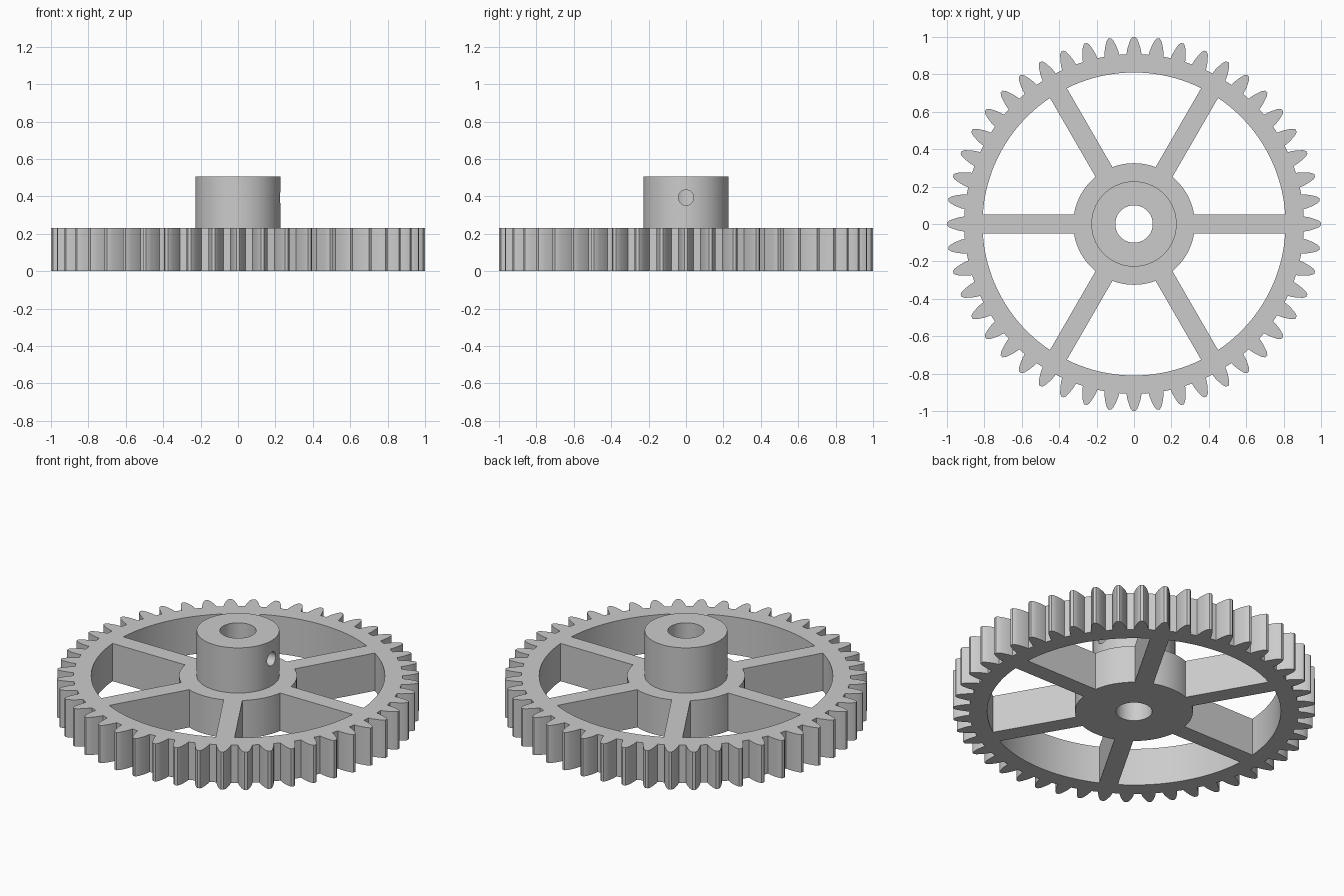
import bpy, bmesh, math
from math import sin, cos, tan, acos, asin, pi

if "Cube" in bpy.data.objects:
    bpy.data.objects.remove(bpy.data.objects["Cube"])

TEETH, SPOKES = 48, 6
TIP_R, PITCH_R, ROOT_R = 1.0, 0.96, 0.908
RIM_R, FLANGE_R, HUB_R, BORE_R = 0.81, 0.325, 0.228, 0.1
SPOKE_HALF = 0.052
GEAR_H, HUB_TOP = 0.23, 0.505

grey = bpy.data.materials.new("light grey metal")
grey.use_nodes = True
colour = (0.6, 0.6, 0.6, 1)
grey.diffuse_color = colour
grey.node_tree.nodes["Principled BSDF"].inputs["Base Color"].default_value = colour


def polar(r, a):
    return (r * cos(a), r * sin(a))


def arc(r, a0, a1, n):
    return [polar(r, a0 + (a1 - a0) * i / n) for i in range(n + 1)]


def circle(r, n=72):
    return arc(r, 0, 2 * pi, n)[:-1]


def plate(name, loops, z0, z1):
    """Extrude a filled outline with holes from z0 to z1."""
    curve = bpy.data.curves.new(name, 'CURVE')
    curve.dimensions = '2D'
    curve.fill_mode = 'BOTH'
    curve.extrude = (z1 - z0) / 2
    for loop in loops:
        spline = curve.splines.new('POLY')
        spline.points.add(len(loop) - 1)
        for p, (x, y) in zip(spline.points, loop):
            p.co = (x, y, 0, 1)
        spline.use_cyclic_u = True
    temp = bpy.data.objects.new(name + "_outline", curve)
    bpy.context.collection.objects.link(temp)
    mesh = bpy.data.meshes.new_from_object(
        temp.evaluated_get(bpy.context.evaluated_depsgraph_get()))
    bpy.data.objects.remove(temp)
    bm = bmesh.new()
    bm.from_mesh(mesh)
    bmesh.ops.remove_doubles(bm, verts=bm.verts, dist=0.0001)
    bmesh.ops.translate(bm, verts=bm.verts, vec=(0, 0, (z0 + z1) / 2))
    bmesh.ops.recalc_face_normals(bm, faces=bm.faces)
    bm.to_mesh(mesh)
    bm.free()
    mesh.name = name
    mesh.materials.clear()
    mesh.materials.append(grey)
    obj = bpy.data.objects.new(name, mesh)
    bpy.context.collection.objects.link(obj)
    return obj


# Involute tooth flank: half angle of the tooth at radius r
PRESSURE = math.radians(20)
BASE_R = PITCH_R * cos(PRESSURE)


def half_angle(r):
    a = acos(BASE_R / r)
    return pi / (2 * TEETH) - 0.003 + tan(PRESSURE) - PRESSURE - (tan(a) - a)


flank = [(r, half_angle(r)) for r in (ROOT_R, 0.93, 0.95, 0.97, 0.987)]
flank.append((TIP_R, 0.008))
tooth = [(r, -a) for r, a in flank] + [(r, a) for r, a in reversed(flank)]
outline = [polar(r, a + 2 * pi * k / TEETH) for k in range(TEETH) for r, a in tooth]

# Openings between the spokes
step = 2 * pi / SPOKES
windows = []
for k in range(SPOKES):
    a_out, a_in = asin(SPOKE_HALF / RIM_R), asin(SPOKE_HALF / FLANGE_R)
    a0, a1 = k * step, (k + 1) * step
    windows.append(arc(RIM_R, a0 + a_out, a1 - a_out, 20)
                   + arc(FLANGE_R, a1 - a_in, a0 + a_in, 12))

gear = plate("spoked_gear_wheel", [outline, circle(BORE_R)] + windows, 0, GEAR_H)
hub = plate("hub", [circle(HUB_R), circle(BORE_R)], GEAR_H, HUB_TOP)

# Set screw hole through one wall of the hub
bpy.ops.mesh.primitive_cylinder_add(vertices=32, radius=0.041, depth=0.25,
                                    location=(0.175, 0, 0.393),
                                    rotation=(0, pi / 2, 0))
cutter = bpy.context.object
cutter.name = "screw_hole_cutter"
cutter.hide_render = True
cutter.data.materials.append(grey)
cut = hub.modifiers.new("screw_hole", 'BOOLEAN')
cut.operation = 'DIFFERENCE'
cut.solver = 'EXACT'
cut.object = cutter
bpy.ops.object.select_all(action='DESELECT')
bpy.context.view_layer.objects.active = hub
hub.select_set(True)
bpy.ops.object.modifier_apply(modifier=cut.name)
bpy.data.objects.remove(cutter)

# Smooth round walls, crisp edges
gear.select_set(True)
bpy.ops.object.shade_smooth_by_angle(angle=math.radians(25))
